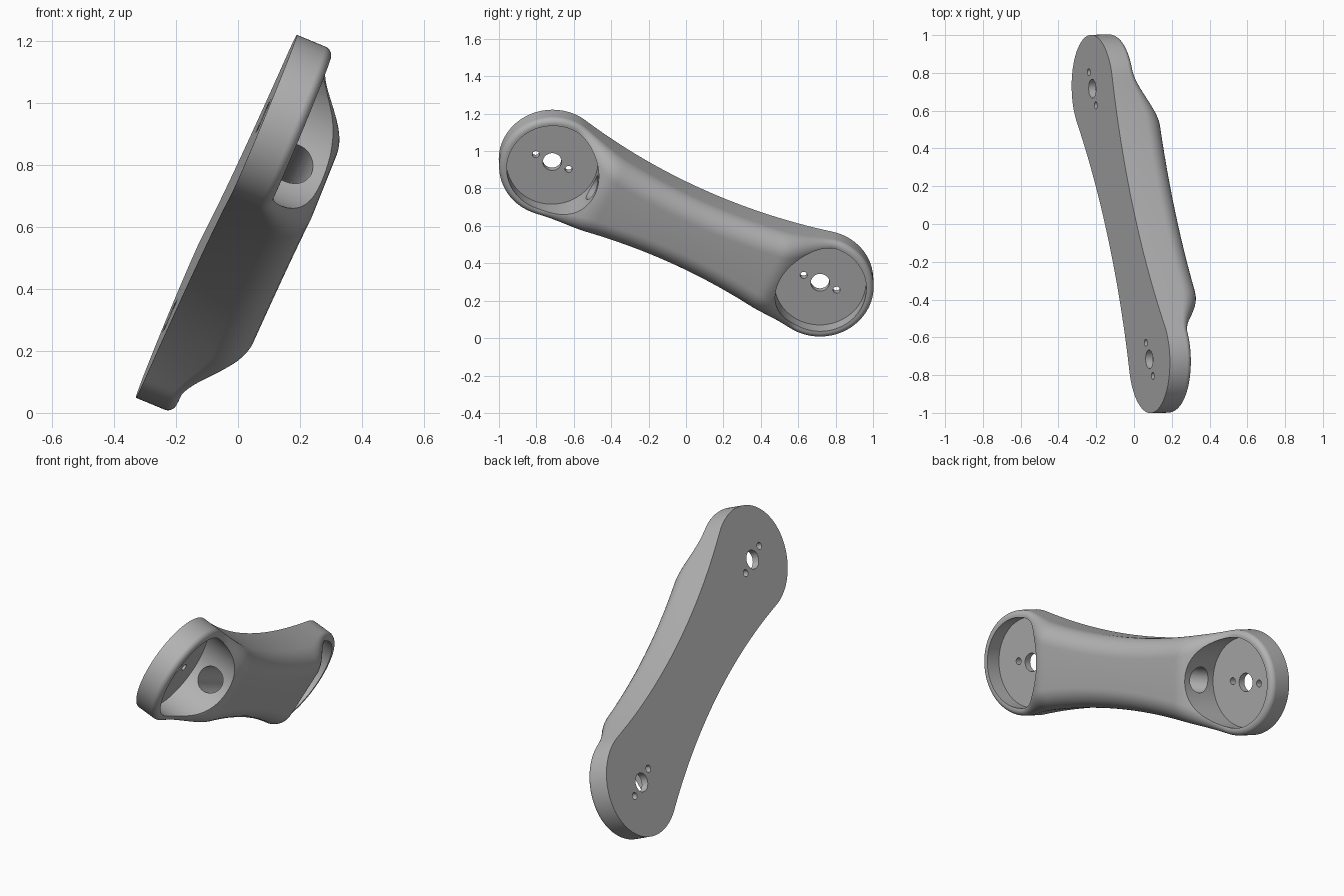
import bpy, bmesh
from math import sin, cos, pi, sqrt, atan2
from mathutils import Matrix, Vector

cube = bpy.data.objects.get("Cube")
if cube:
    bpy.data.objects.remove(cube)

# Main dimensions in the arm's own frame: u along, v across, h up from the flat back
HALF, END_R, WAIST = 0.8, 0.285, 0.195
END_H, MID_H = 0.13, 0.275
FLOOR_H, POCKET_R = 0.04, 0.245
SIDE_R = (HALF**2 + WAIST**2 - END_R**2) / (2 * (END_R - WAIST))

# Placement of the arm's frame in the world
up = Vector((0.924, 0.022, -0.383)).normalized()
along = Vector((0.302, -1.43, 0.644))
along = (along - up * along.dot(up)).normalized()
across = up.cross(along)
frame = Matrix((along, across, up)).transposed().to_4x4()
frame.translation = (-0.07, 0, 0.635)

metal = bpy.data.materials.new("plain grey")
metal.use_nodes = True
grey = (0.45, 0.45, 0.45, 1)
metal.diffuse_color = grey
metal.node_tree.nodes["Principled BSDF"].inputs["Base Color"].default_value = grey


def add_object(name, bm):
    bmesh.ops.recalc_face_normals(bm, faces=bm.faces)
    mesh = bpy.data.meshes.new(name)
    bm.to_mesh(mesh)
    bm.free()
    mesh.materials.append(metal)
    obj = bpy.data.objects.new(name, mesh)
    obj.matrix_world = frame
    bpy.context.collection.objects.link(obj)
    return obj


def half_outline():
    """Points and outward normals (u, v, nu, nv) of the waisted outline, v >= 0."""
    end_angle = atan2(WAIST + SIDE_R, -HALF)
    steps = 32
    right = []
    for i in range(steps + 1):
        a = end_angle * i / steps
        right.append((HALF + END_R * cos(a), END_R * sin(a), cos(a), sin(a)))
    join_u = right[-1][0]
    middle = []
    for i in range(1, 64):
        u = join_u * (1 - i / 32)
        drop = sqrt(SIDE_R**2 - u * u)
        middle.append((u, WAIST + SIDE_R - drop, -u / SIDE_R, drop / SIDE_R))
    left = [(-u, v, -nu, nv) for u, v, nu, nv in reversed(right)]
    return right + middle + left


def rise(u):
    t = max(0, min(1, (0.78 - abs(u)) / 0.3))
    return t * t * (3 - 2 * t)


# Arm body: cross-sections with rounded shoulders, thicker in the middle
def build_body():
    bm = bmesh.new()
    sections = []
    rounds = 10
    for u, v, nu, nv in half_outline():
        k = rise(u)
        height = END_H + (MID_H - END_H) * k
        fillet = 0.03 + 0.08 * k
        side = [(u, v, 0)]
        for i in range(rounds + 1):
            a = pi / 2 * i / rounds
            inset = fillet * (1 - cos(a))
            side.append((u - nu * inset, max(0, v - nv * inset),
                         height - fillet + fillet * sin(a)))
        loop = side + [(x, -y, z) for x, y, z in reversed(side)]
        sections.append([bm.verts.new(p) for p in loop])
    n = len(sections[0])
    for s0, s1 in zip(sections, sections[1:]):
        for i in range(n):
            j = (i + 1) % n
            bm.faces.new((s0[i], s0[j], s1[j], s1[i]))
    bmesh.ops.remove_doubles(bm, verts=bm.verts, dist=1e-5)
    bmesh.ops.dissolve_degenerate(bm, edges=bm.edges, dist=1e-5)
    return add_object("arm_body", bm)


def cutter(name, radius, u, low, high, segments=48):
    bm = bmesh.new()
    bmesh.ops.create_cone(bm, cap_ends=True, segments=segments, radius1=radius,
                          radius2=radius, depth=high - low,
                          matrix=Matrix.Translation((u, 0, (low + high) / 2)))
    obj = add_object(name, bm)
    obj.hide_render = True
    return obj


body = build_body()
cutters = []

# Round pockets, shaft holes and screw holes at both ends
for s in (-1, 1):
    cutters.append(cutter("pocket_cutter", POCKET_R, s * HALF, FLOOR_H, 0.5, 96))
    cutters.append(cutter("shaft_hole_cutter", 0.05, s * HALF, -0.1, 0.2))
    for t in (-1, 1):
        cutters.append(cutter("screw_hole_cutter", 0.019, s * HALF + t * 0.098, -0.1, 0.2, 24))

# Lengthwise channel joining the two pockets
channel = cutter("channel_cutter", 0.07, 0, -0.62, 0.62)
channel.matrix_world = frame @ Matrix.Translation((0, 0, 0.15)) @ Matrix.Rotation(pi / 2, 4, 'Y')
cutters.append(channel)

for c in cutters:
    mod = body.modifiers.new(c.name, 'BOOLEAN')
    mod.operation = 'DIFFERENCE'
    mod.solver = 'EXACT'
    mod.object = c

# Bake the cuts and drop the cutters
bpy.context.view_layer.update()
result = bpy.data.meshes.new_from_object(body.evaluated_get(bpy.context.evaluated_depsgraph_get()))
body.modifiers.clear()
body.data = result
for c in cutters:
    bpy.data.objects.remove(c)

bpy.ops.object.select_all(action='DESELECT')
body.select_set(True)
bpy.context.view_layer.objects.active = body
bpy.ops.object.shade_smooth_by_angle(angle=0.6)
